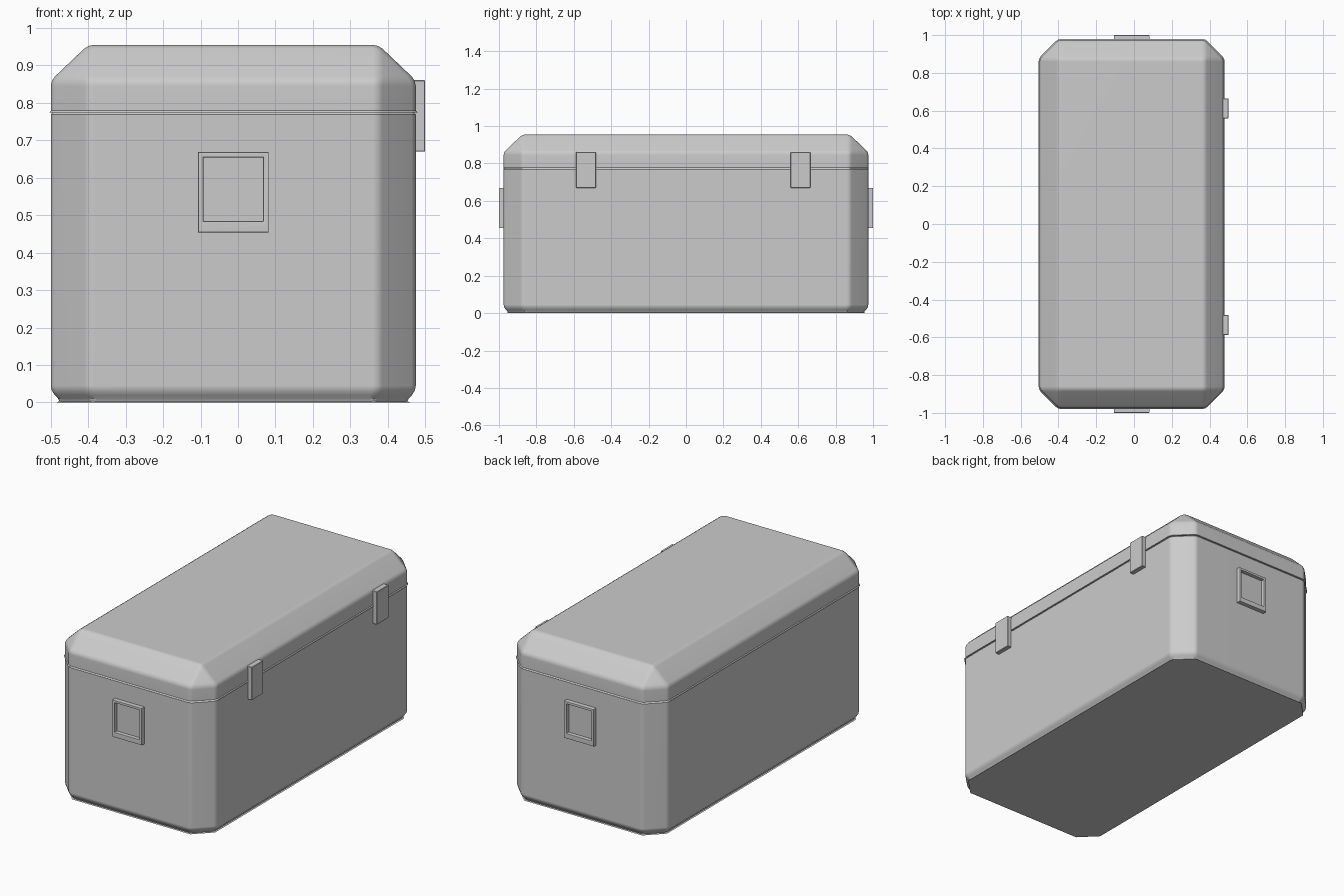
import bpy, bmesh
from mathutils import Vector

if "Cube" in bpy.data.objects:
    bpy.data.objects.remove(bpy.data.objects["Cube"])

CX, HX, HY = -0.0125, 0.4875, 0.975   # shell centre and half sizes
SEAM = 0.774


def finish(name, bm, angle):
    bmesh.ops.recalc_face_normals(bm, faces=bm.faces)
    me = bpy.data.meshes.new(name)
    bm.to_mesh(me)
    bm.free()
    ob = bpy.data.objects.new(name, me)
    bpy.context.collection.objects.link(ob)
    bpy.ops.object.select_all(action='DESELECT')
    ob.select_set(True)
    bpy.context.view_layer.objects.active = ob
    bpy.ops.object.shade_smooth_by_angle(angle=angle)
    mod = ob.modifiers.new("weighted_normals", 'WEIGHTED_NORMAL')
    mod.keep_sharp = True
    return ob


def octagon(bm, z, inset, cut):
    hx, hy = HX - inset, HY - inset
    pts = [(hx, hy - cut), (hx - cut, hy), (cut - hx, hy), (-hx, hy - cut),
           (-hx, cut - hy), (cut - hx, -hy), (hx - cut, -hy), (hx, cut - hy)]
    return [bm.verts.new((CX + x, y, z)) for x, y in pts]


def shell(name, sections):
    """Loft chamfered rectangles, soften the edges, leave a crisp seam rim."""
    bm = bmesh.new()
    rings = [octagon(bm, *s) for s in sections]
    for a, b in zip(rings, rings[1:]):
        for i in range(8):
            j = (i + 1) % 8
            bm.faces.new((a[i], a[j], b[j], b[i]))
    bm.faces.new(rings[0])
    bm.faces.new(rings[-1])
    bmesh.ops.remove_doubles(bm, verts=bm.verts, dist=1e-4)
    at_seam = lambda e: all(abs(v.co.z - SEAM) < 1e-4 for v in e.verts)
    bmesh.ops.bevel(bm, geom=[e for e in bm.edges if not at_seam(e)],
                    offset=0.015, segments=2, profile=0.5, affect='EDGES')
    bmesh.ops.bevel(bm, geom=[e for e in bm.edges if at_seam(e)],
                    offset=0.005, segments=1, affect='EDGES')
    return finish(name, bm, 0.7)


def box(lo, hi):
    bm = bmesh.new()
    bmesh.ops.create_cube(bm, size=1)
    lo, hi = Vector(lo), Vector(hi)
    for v in bm.verts:
        v.co = (lo + hi) / 2 + v.co * (hi - lo)
    return bm


# Main tub and lid
shell("body", [(0, 0.03, 0.085), (0.03, 0, 0.1), (SEAM, 0, 0.1)])
shell("lid", [(SEAM, 0, 0.1), (0.86, 0, 0.1), (0.955, 0.1, 0)])

# Two latches on the right side
for i, y in enumerate((-0.535, 0.612)):
    bm = box((0.465, y - 0.053, 0.67), (0.5, y + 0.053, 0.861))
    bmesh.ops.bevel(bm, geom=bm.edges[:], offset=0.002, segments=1, affect='EDGES')
    finish(f"latch_{i + 1}", bm, 0.5)

# Recessed handle frames on both ends
for name, s in (("front_handle", -1), ("back_handle", 1)):
    bm = box((-0.107, 0.96, 0.454), (0.082, 1.0, 0.669))
    bm.normal_update()
    face = max(bm.faces, key=lambda f: f.normal.y)
    bmesh.ops.inset_region(bm, faces=[face], thickness=0.021)
    for v in face.verts:
        if v.co.z < 0.5:
            v.co.z = 0.484
    wall = bmesh.ops.extrude_face_region(bm, geom=[face])
    floor = [g for g in wall["geom"] if isinstance(g, bmesh.types.BMVert)]
    bmesh.ops.translate(bm, verts=floor, vec=(0, -0.022, 0))
    if face.is_valid:
        bmesh.ops.delete(bm, geom=[face], context='FACES_ONLY')
    rim = [e for e in bm.edges if len(e.link_faces) == 2
           and all(v.co.y > 0.99 for v in e.verts)
           and e.calc_face_angle(0) > 0.5]
    bmesh.ops.bevel(bm, geom=rim, offset=0.004, segments=2, profile=0.5, affect='EDGES')
    for v in bm.verts:
        v.co.y *= s
    finish(name, bm, 0.7)
